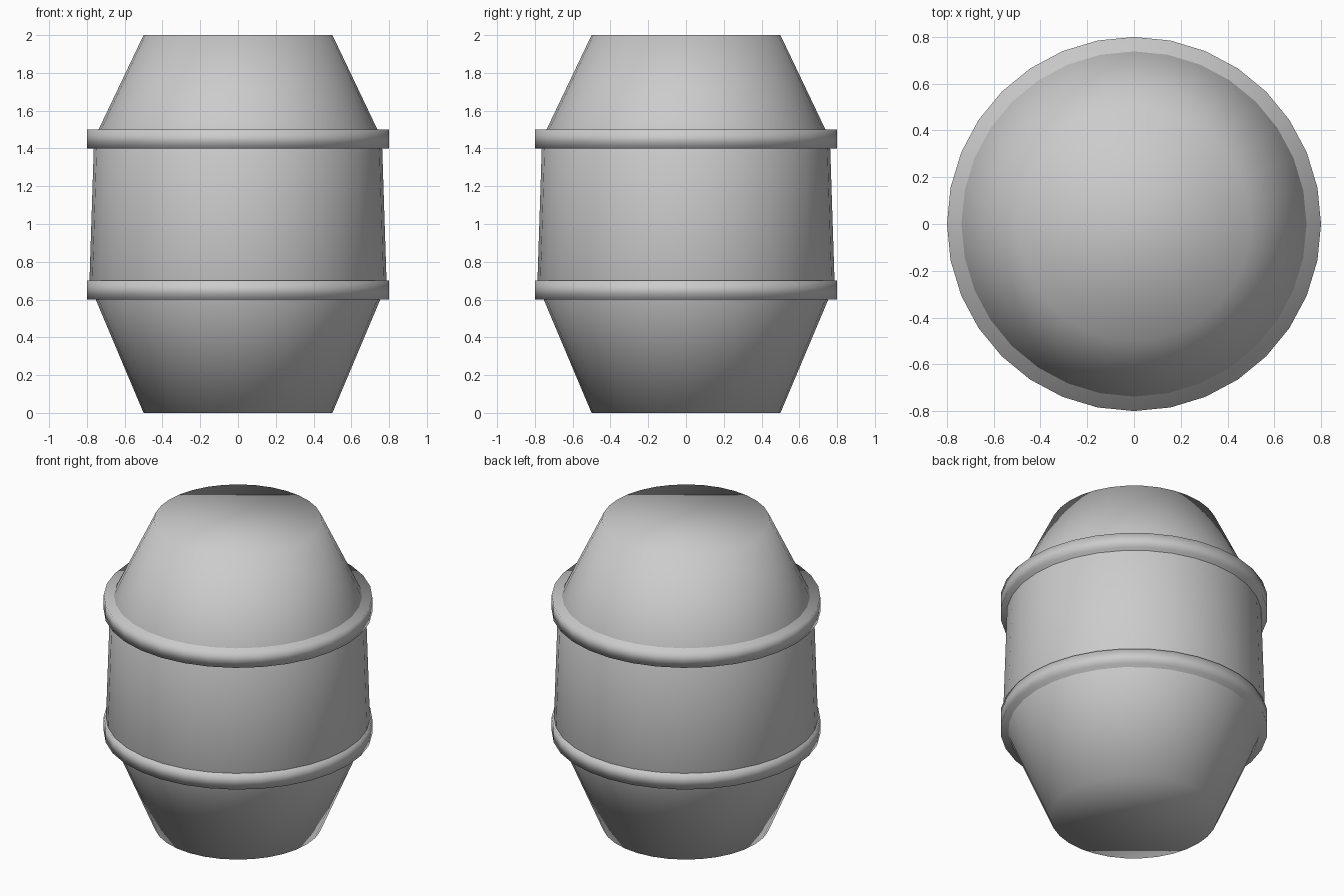
import bpy
import bmesh
import math

SIDES = 32

cube = bpy.data.objects.get("Cube")
if cube:
    bpy.data.objects.remove(cube, do_unlink=True)

# Single plain grey
GREY = (0.6, 0.6, 0.6, 1.0)
grey = bpy.data.materials.new("plain_grey")
grey.use_nodes = True
grey.diffuse_color = GREY
grey.node_tree.nodes["Principled BSDF"].inputs["Base Color"].default_value = GREY


def lathe(name, profile):
    """Closed, capped solid from (radius, height) pairs listed bottom to top."""
    bm = bmesh.new()
    rings = []
    for radius, z in profile:
        angles = [2 * math.pi * i / SIDES for i in range(SIDES)]
        rings.append([bm.verts.new((radius * math.cos(a), radius * math.sin(a), z))
                      for a in angles])
    for low, high in zip(rings, rings[1:]):
        for i in range(SIDES):
            j = (i + 1) % SIDES
            bm.faces.new((low[i], low[j], high[j], high[i]))
    bm.faces.new(rings[0][::-1])
    bm.faces.new(rings[-1])
    for face in bm.faces:
        face.smooth = True
    mesh = bpy.data.meshes.new(name)
    bm.to_mesh(mesh)
    bm.free()
    mesh.materials.append(grey)
    obj = bpy.data.objects.new(name, mesh)
    bpy.context.collection.objects.link(obj)
    return obj


# Tapered barrel body, smooth all over
lathe("barrel_body", [(0.5, 0), (0.787, 0.68), (0.762, 1.45), (0.5, 2)])

# Two hoops around the shoulders
for name, z in (("lower_hoop", 0.6), ("upper_hoop", 1.4)):
    lathe(name, [(0.8, z), (0.8, z + 0.1)])
